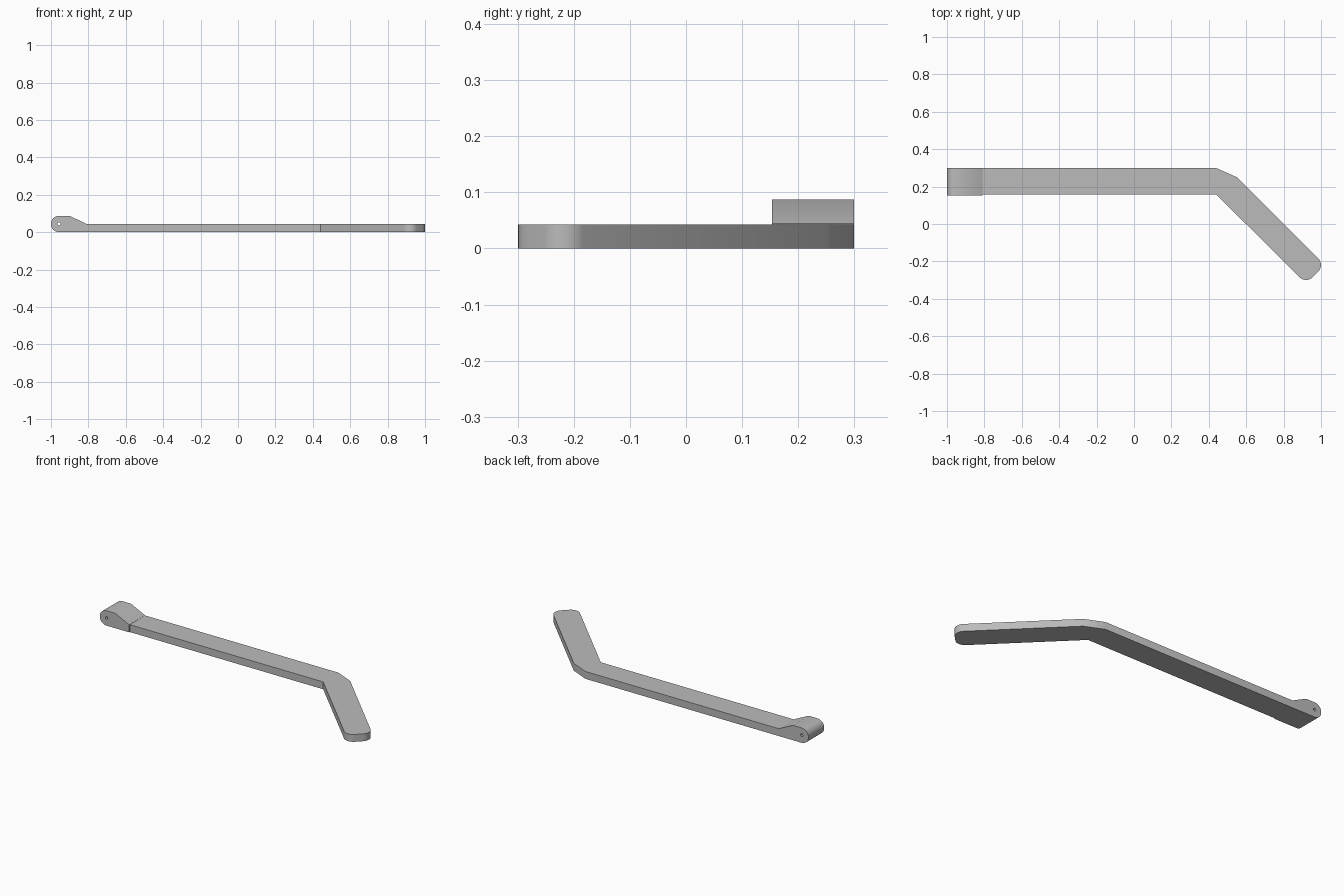
import bpy, bmesh, math
from mathutils import Vector

cube = bpy.data.objects.get("Cube")
if cube:
    bpy.data.objects.remove(cube, do_unlink=True)

grey = bpy.data.materials.new("plain grey")
grey.use_nodes = True
grey.diffuse_color = (0.5, 0.5, 0.5, 1)
grey.node_tree.nodes["Principled BSDF"].inputs["Base Color"].default_value = (0.5, 0.5, 0.5, 1)


def arc(cx, cy, r, start, end, steps):
    """Points along an arc, angles in degrees."""
    angles = [math.radians(start + (end - start) * i / steps) for i in range(steps + 1)]
    return [(cx + r * math.cos(a), cy + r * math.sin(a)) for a in angles]


def prism(name, points, depth):
    """Closed outline extruded along a depth vector."""
    bm = bmesh.new()
    face = bm.faces.new([bm.verts.new(p) for p in points])
    out = bmesh.ops.extrude_face_region(bm, geom=[face])
    moved = [v for v in out["geom"] if isinstance(v, bmesh.types.BMVert)]
    bmesh.ops.translate(bm, verts=moved, vec=Vector(depth))
    bmesh.ops.recalc_face_normals(bm, faces=bm.faces)
    mesh = bpy.data.meshes.new(name)
    bm.to_mesh(mesh)
    bm.free()
    mesh.materials.append(grey)
    obj = bpy.data.objects.new(name, mesh)
    bpy.context.collection.objects.link(obj)
    return obj


THICK = 0.043
PIN = (-0.957, THICK + 0.001)

# Bent flat arm with a rounded tip
outline = [(-0.957, 0.158), (0.44, 0.158)]
outline += arc(0.92, -0.249, 0.05, 225, 315, 10)
outline += arc(0.95, -0.219, 0.05, -45, 45, 10)
outline += [(0.55, 0.25), (0.44, 0.299), (-0.957, 0.299)]
arm = prism("bent_arm", [(x, y, 0) for x, y in outline], (0, 0, THICK))

# Rounded hinge knuckle sloping down onto the arm
side = arc(PIN[0], 0.0435, 0.0435, 90, 270, 20)
side += [(-0.81, 0), (-0.81, THICK + 0.001), (-0.90, 0.087)]
knuckle = prism("hinge_knuckle", [(x, 0.153, z) for x, z in side], (0, 0.146, 0))

# Pin hole through knuckle and arm
hole = arc(*PIN, 0.008, 0, 345, 23)
cutter = prism("pin_hole_cutter", [(x, 0.1, z) for x, z in hole], (0, 0.25, 0))
cutter.hide_render = True
cutter.hide_set(True)

for obj in (arm, knuckle):
    cut = obj.modifiers.new("pin hole", "BOOLEAN")
    cut.operation = "DIFFERENCE"
    cut.solver = "EXACT"
    cut.object = cutter
    bpy.ops.object.select_all(action="DESELECT")
    obj.select_set(True)
    bpy.context.view_layer.objects.active = obj
    bpy.ops.object.modifier_apply(modifier=cut.name)
    bpy.ops.object.shade_smooth_by_angle(angle=math.radians(30))

bpy.data.objects.remove(cutter, do_unlink=True)
